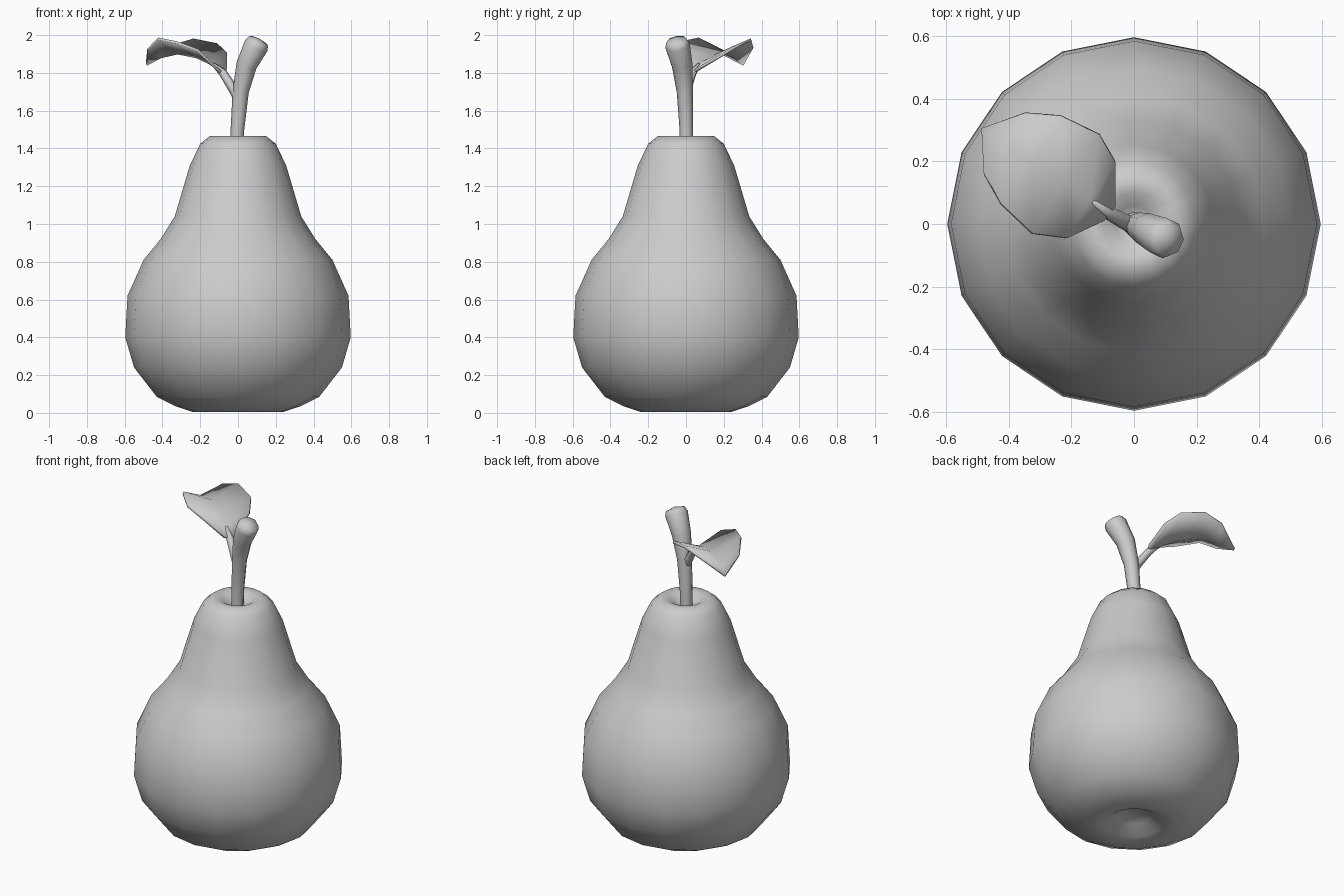
import bpy, bmesh, math
from mathutils import Vector

if "Cube" in bpy.data.objects:
    bpy.data.objects.remove(bpy.data.objects["Cube"], do_unlink=True)

grey = bpy.data.materials.new("plain_grey")
grey.use_nodes = True
COLOUR = (0.6, 0.6, 0.6, 1)
grey.diffuse_color = COLOUR
grey.node_tree.nodes["Principled BSDF"].inputs["Base Color"].default_value = COLOUR


def finish(name, bm, angle):
    bmesh.ops.recalc_face_normals(bm, faces=bm.faces)
    mesh = bpy.data.meshes.new(name)
    bm.to_mesh(mesh)
    bm.free()
    obj = bpy.data.objects.new(name, mesh)
    bpy.context.collection.objects.link(obj)
    mesh.materials.append(grey)
    bpy.ops.object.select_all(action='DESELECT')
    obj.select_set(True)
    bpy.context.view_layer.objects.active = obj
    bpy.ops.object.shade_smooth_by_angle(angle=math.radians(angle))
    return obj


def skin(bm, rings, start, end):
    """Bridge rings of points and close both ends with a fan to a point."""
    loops = [[bm.verts.new(p) for p in ring] for ring in rings]
    n = len(loops[0])
    first, last = bm.verts.new(start), bm.verts.new(end)
    for i in range(n):
        j = (i + 1) % n
        for a, b in zip(loops, loops[1:]):
            bm.faces.new((a[i], a[j], b[j], b[i]))
        bm.faces.new((first, loops[0][j], loops[0][i]))
        bm.faces.new((last, loops[-1][i], loops[-1][j]))


def ring(centre, axis, radius, sides):
    axis = Vector(axis).normalized()
    u = Vector((0, 1, 0)).cross(axis).normalized()
    v = axis.cross(u)
    turns = [math.tau * i / sides for i in range(sides)]
    return [Vector(centre) + radius * (u * math.cos(t) + v * math.sin(t)) for t in turns]


def tube(name, stations, sides, dome):
    """Sweep a round section along (x, y, z, radius) stations."""
    points = [Vector(s[:3]) for s in stations]
    rings = []
    for i, p in enumerate(points):
        axis = points[min(i + 1, len(points) - 1)] - points[max(i - 1, 0)]
        rings.append(ring(p, axis, stations[i][3], sides))
    bm = bmesh.new()
    skin(bm, rings, points[0], points[-1] + axis.normalized() * dome)
    return finish(name, bm, 60)


# Fruit: turned profile with a dimple at each end
profile = [(0.09, 0.06), (0.16, 0.015), (0.24, 0.005), (0.33, 0.035), (0.43, 0.085),
           (0.55, 0.24), (0.597, 0.40), (0.585, 0.62), (0.50, 0.81), (0.41, 0.92),
           (0.335, 1.04), (0.255, 1.31), (0.20, 1.425), (0.15, 1.465), (0.10, 1.46),
           (0.06, 1.43)]
bm = bmesh.new()
skin(bm, [ring((0, 0, z), (0, 0, 1), r, 16) for r, z in profile], (0, 0, 0.08), (0, 0, 1.40))
finish("fruit_body", bm, 80)

# Stem, leaning and flaring to a blunt tip
tube("stem", [(-0.005, 0.003, 1.40, 0.036), (-0.003, 0.002, 1.50, 0.036),
              (0.014, -0.006, 1.70, 0.043), (0.045, -0.02, 1.84, 0.055),
              (0.097, -0.045, 1.945, 0.066), (0.11, -0.05, 1.97, 0.055)], 8, 0.012)

# Leaf stalk
tube("leaf_stalk", [(0.01, -0.01, 1.66, 0.03), (-0.035, 0.01, 1.73, 0.025),
                    (-0.08, 0.035, 1.80, 0.022), (-0.13, 0.07, 1.845, 0.01)], 6, 0.005)

# Leaf blade: near edge, midrib and far edge meeting at the tip
near = [(-0.10, 0.01, 1.81), (-0.215, -0.045, 1.92), (-0.325, -0.03, 1.96),
        (-0.425, 0.065, 1.98), (-0.48, 0.16, 1.92)]
midrib = [(-0.08, 0.035, 1.80), (-0.145, 0.08, 1.85), (-0.22, 0.14, 1.885),
          (-0.32, 0.20, 1.905), (-0.41, 0.255, 1.885)]
far = [(-0.06, 0.06, 1.82), (-0.06, 0.20, 1.90), (-0.11, 0.285, 1.95),
       (-0.235, 0.345, 1.975), (-0.35, 0.355, 1.94)]
bm = bmesh.new()
rows = [[bm.verts.new(p) for p in line] for line in (near, midrib, far)]
tip = bm.verts.new((-0.485, 0.305, 1.845))
for a, b in zip(rows, rows[1:]):
    for i in range(len(a) - 1):
        bm.faces.new((a[i], a[i + 1], b[i + 1], b[i]))
    bm.faces.new((a[-1], tip, b[-1]))
leaf = finish("leaf", bm, 60)
thick = leaf.modifiers.new("thickness", 'SOLIDIFY')
thick.thickness = 0.015
thick.offset = 0
